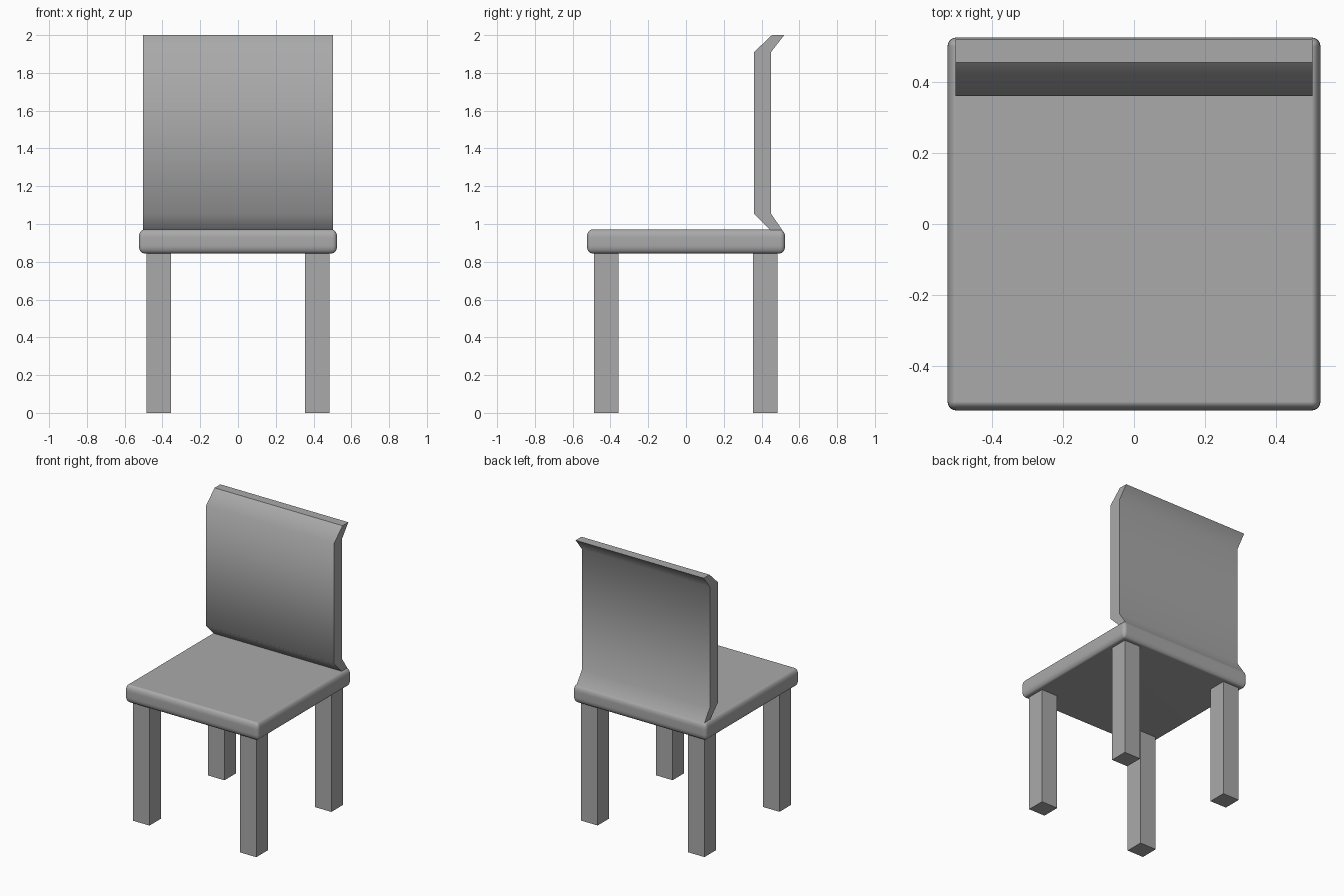
import bpy, bmesh, math
from mathutils import Matrix, Vector

cube = bpy.data.objects.get("Cube")
if cube:
    bpy.data.objects.remove(cube, do_unlink=True)

grey = bpy.data.materials.new("plain grey")
grey.use_nodes = True
colour = (0.4, 0.4, 0.4, 1)
grey.diffuse_color = colour
grey.node_tree.nodes["Principled BSDF"].inputs["Base Color"].default_value = colour


def finish(name, bm):
    bmesh.ops.recalc_face_normals(bm, faces=bm.faces)
    mesh = bpy.data.meshes.new(name)
    bm.to_mesh(mesh)
    bm.free()
    mesh.materials.append(grey)
    obj = bpy.data.objects.new(name, mesh)
    bpy.context.collection.objects.link(obj)
    return obj


def box(size, centre):
    bm = bmesh.new()
    bmesh.ops.create_cube(bm, size=1)
    bmesh.ops.scale(bm, vec=size, verts=bm.verts)
    bmesh.ops.translate(bm, vec=centre, verts=bm.verts)
    return bm


# Seat cushion: rounded slab whose edges are rounder in height than in plan
stretch = 1.7
bm = box((1.05, 1.05, 0.125 / stretch), (0, 0, 0))
bmesh.ops.bevel(bm, geom=bm.edges[:], offset=0.025, segments=5,
                profile=0.5, affect='EDGES')
bmesh.ops.transform(bm, verts=bm.verts,
                    matrix=Matrix.Translation((0, 0, 0.9075)) @ Matrix.Diagonal((1, 1, stretch, 1)))
for face in bm.faces:
    face.smooth = True
seat = finish("seat", bm)
weighted = seat.modifiers.new("flat_face_normals", 'WEIGHTED_NORMAL')
weighted.keep_sharp = True

# Four square legs
for front_back, y in (("front", -0.422), ("back", 0.42)):
    for side, x in (("left", 0.42), ("right", -0.42)):
        finish(f"{front_back}_{side}_leg", box((0.13, 0.13, 0.85), (x, y, 0.425)))

# Backrest: bent panel swept across the width, (y, z) outline
outline = [(0.455, 0.96), (0.36, 1.055), (0.36, 1.91), (0.455, 2.0),
           (0.52, 2.0), (0.45, 1.91), (0.45, 1.055), (0.515, 0.96)]
bm = bmesh.new()
ends = [[bm.verts.new((x, y, z)) for y, z in outline] for x in (-0.503, 0.503)]
count = len(outline)
for i in range(count):
    j = (i + 1) % count
    bm.faces.new((ends[0][i], ends[0][j], ends[1][j], ends[1][i]))
# End caps as three quads each
for end in ends:
    for i in range(3):
        bm.faces.new((end[i], end[i + 1], end[6 - i], end[7 - i]))
bm.normal_update()
# Smooth over the bends, keep the rims crisp
for face in bm.faces:
    face.smooth = True
bends = {1, 2, 5, 6}
for i in range(count):
    edge = bm.edges.get((ends[0][i], ends[1][i]))
    edge.smooth = i in bends
    for end in ends:
        bm.edges.get((end[i], end[(i + 1) % count])).smooth = False
finish("backrest", bm)
